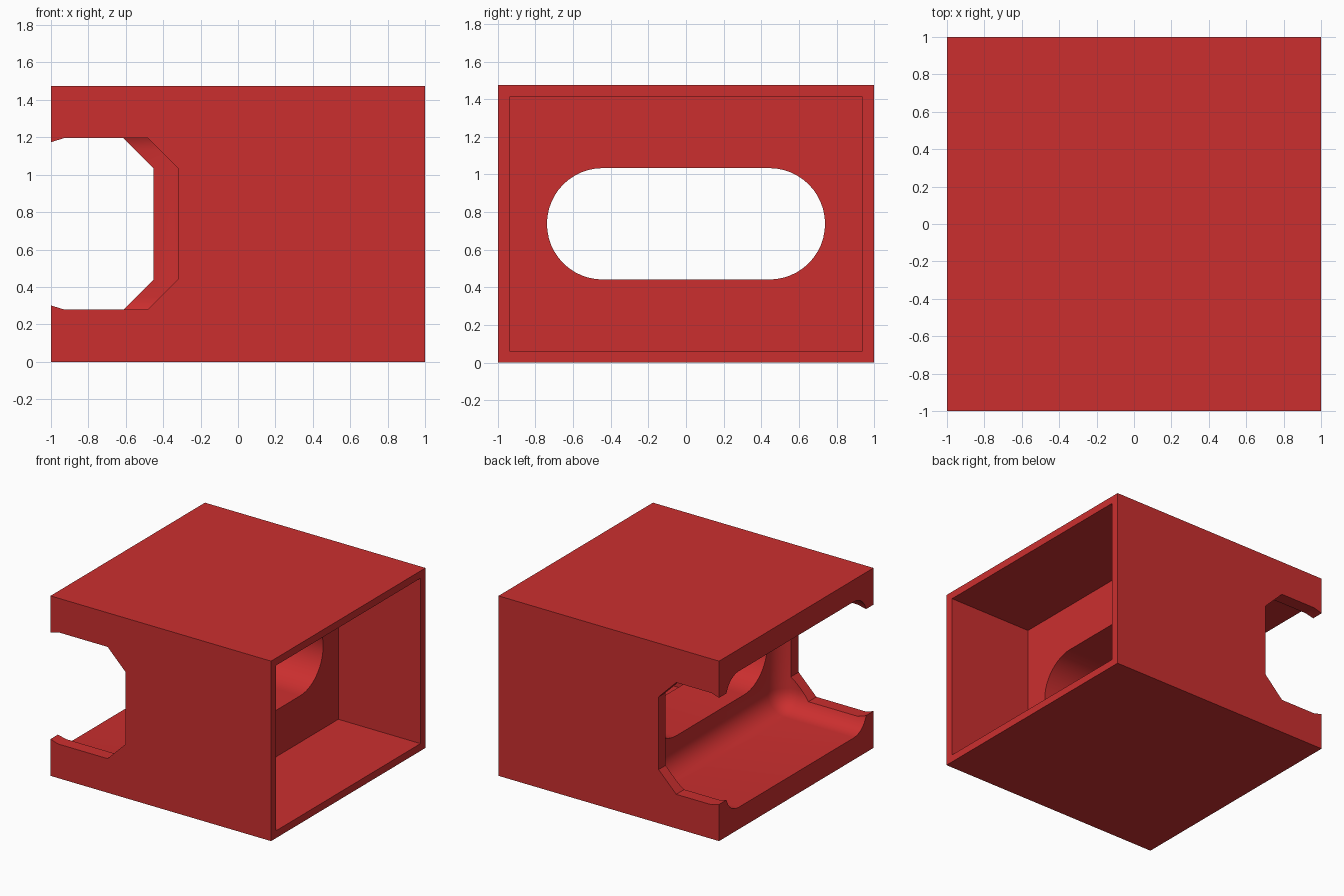
import bpy, bmesh, math

if "Cube" in bpy.data.objects:
    bpy.data.objects.remove(bpy.data.objects["Cube"])

red = bpy.data.materials.new("red")
red.diffuse_color = (0.6, 0.028, 0.028, 1)
red.use_nodes = True
red.node_tree.nodes["Principled BSDF"].inputs["Base Color"].default_value = red.diffuse_color


def finish(name, bm):
    bmesh.ops.recalc_face_normals(bm, faces=bm.faces[:])
    me = bpy.data.meshes.new(name)
    bm.to_mesh(me)
    bm.free()
    me.materials.append(red)
    ob = bpy.data.objects.new(name, me)
    bpy.context.collection.objects.link(ob)
    return ob


def box(name, x, y, z, radius=0):
    bm = bmesh.new()
    bmesh.ops.create_cube(bm, size=1)
    for v in bm.verts:
        v.co = [lo if c < 0 else hi for c, (lo, hi) in zip(v.co, (x, y, z))]
    if radius:
        bmesh.ops.bevel(bm, geom=bm.edges[:], offset=radius, segments=8,
                        profile=0.5, affect='EDGES')
    return finish(name, bm)


def prism(name, start, end):
    """Extrude the outline of 3D points start by the vector end."""
    bm = bmesh.new()
    face = bm.faces.new([bm.verts.new(p) for p in start])
    new = bmesh.ops.extrude_face_region(bm, geom=[face])["geom"]
    bmesh.ops.translate(bm, vec=end,
                        verts=[g for g in new if isinstance(g, bmesh.types.BMVert)])
    return finish(name, bm)


H = 1.475
MID = H / 2
body = box("housing", (-1, 1), (-1, 1), (0, H))

# Rounded cavity open to the left, square pocket open to the right
cutters = [
    box("cavity_cutter", (-2, -0.22), (-0.91, 0.91), (0.18, H - 0.18), 0.165),
    box("pocket_cutter", (0.255, 1.5), (-0.935, 0.935), (0.06, H - 0.06)),
]

# Long round-ended slot through the dividing wall
slot = []
for side in (1, -1):
    for i in range(25):
        a = side * math.pi / 2 - math.pi / 2 + math.pi * (i / 24 - 0.5) + (math.pi / 2)
        a = math.pi * (i / 24 - 0.5) + (0 if side > 0 else math.pi)
        slot.append((-0.5, side * 0.443 + 0.296 * math.cos(a), MID + 0.296 * math.sin(a)))
cutters.append(prism("slot_cutter", slot, (1, 0, 0)))

# Chamfered side openings, the front one deeper than the back one
for name, edge, y in (("front", -0.322, -1.2), ("back", -0.452, 0.8)):
    half = [(-1.07, 0.415), (-0.93, 0.458), (edge - 0.16, 0.458), (edge, 0.298)]
    outline = half + [(x, -z) for x, z in reversed(half)]
    cutters.append(prism(name + "_opening_cutter",
                         [(x, y, MID + z) for x, z in outline], (0, 0.4, 0)))

for c in cutters:
    m = body.modifiers.new(c.name, 'BOOLEAN')
    m.operation = 'DIFFERENCE'
    m.solver = 'EXACT'
    m.object = c

# Apply the cuts and drop the cutters
bpy.context.view_layer.update()
dg = bpy.context.evaluated_depsgraph_get()
mesh = bpy.data.meshes.new_from_object(body.evaluated_get(dg))
body.modifiers.clear()
body.data = mesh
for c in cutters:
    bpy.data.objects.remove(c)

bpy.ops.object.select_all(action='DESELECT')
body.select_set(True)
bpy.context.view_layer.objects.active = body
bpy.ops.object.shade_smooth_by_angle(angle=math.radians(30))
